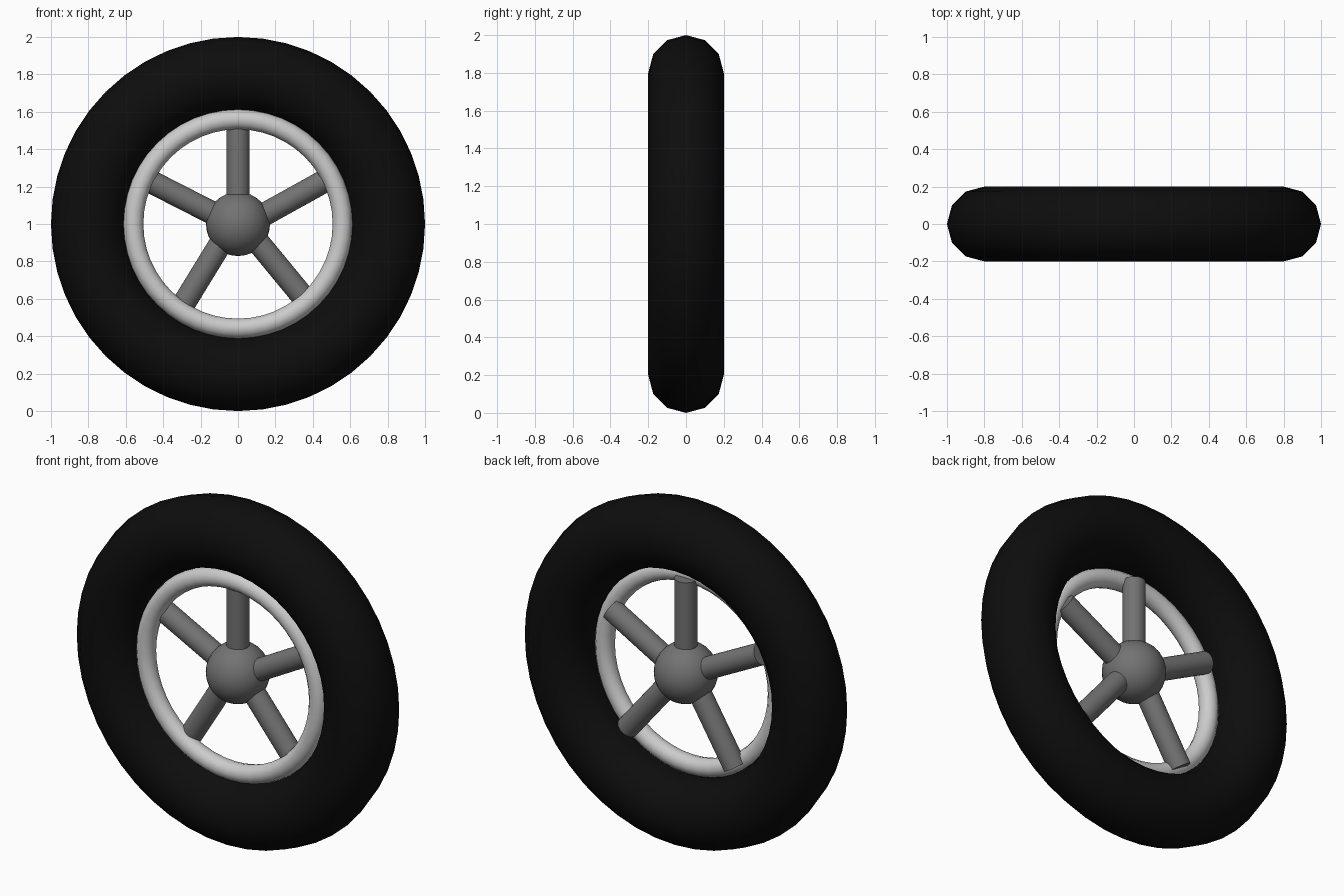
import bpy
from math import radians, cos, sin, pi
from mathutils import Vector

if "Cube" in bpy.data.objects:
    bpy.data.objects.remove(bpy.data.objects["Cube"])


def material(name, value):
    m = bpy.data.materials.new(name)
    m.diffuse_color = (value, value, value, 1)
    m.use_nodes = True
    m.node_tree.nodes["Principled BSDF"].inputs["Base Color"].default_value = m.diffuse_color
    return m


def finish(name, mat=None, angle=40):
    ob = bpy.context.object
    ob.name = name
    bpy.ops.object.shade_smooth_by_angle(angle=radians(angle))
    if mat:
        ob.data.materials.append(mat)
    return ob


def ring(name, y, major, minor, mat=None):
    bpy.ops.mesh.primitive_torus_add(
        location=(0, y, 1), rotation=(pi / 2, 0, 0), major_segments=48,
        minor_segments=12, major_radius=major, minor_radius=minor)
    return finish(name, mat)


rubber = material("rubber", 0.004)
dark_metal = material("dark_metal", 0.17)

# Tyre and the light rim set towards its front
ring("tyre", 0, 0.8, 0.2, rubber)
ring("rim", -0.05, 0.559, 0.053)

# Hub ball
bpy.ops.mesh.primitive_uv_sphere_add(
    segments=32, ring_count=16, radius=0.171, location=(0, 0, 1))
finish("hub", dark_metal)

# Five spokes, slightly uneven: angle, and x / z shift of the axis
spokes = [(90, 0, 0), (29, 0, -0.027), (153, 0, -0.011),
          (238.5, -0.029, 0), (-50.5, 0.027, 0)]
length = 0.55
for i, (deg, dx, dz) in enumerate(spokes):
    a = radians(deg)
    direction = Vector((cos(a), 0, sin(a)))
    centre = Vector((dx, 0, 1 + dz)) + direction * length / 2
    bpy.ops.mesh.primitive_cylinder_add(
        vertices=32, radius=0.062, depth=length, location=centre,
        rotation=(0, pi / 2 - a, 0))
    finish(f"spoke_{i + 1}", dark_metal)
